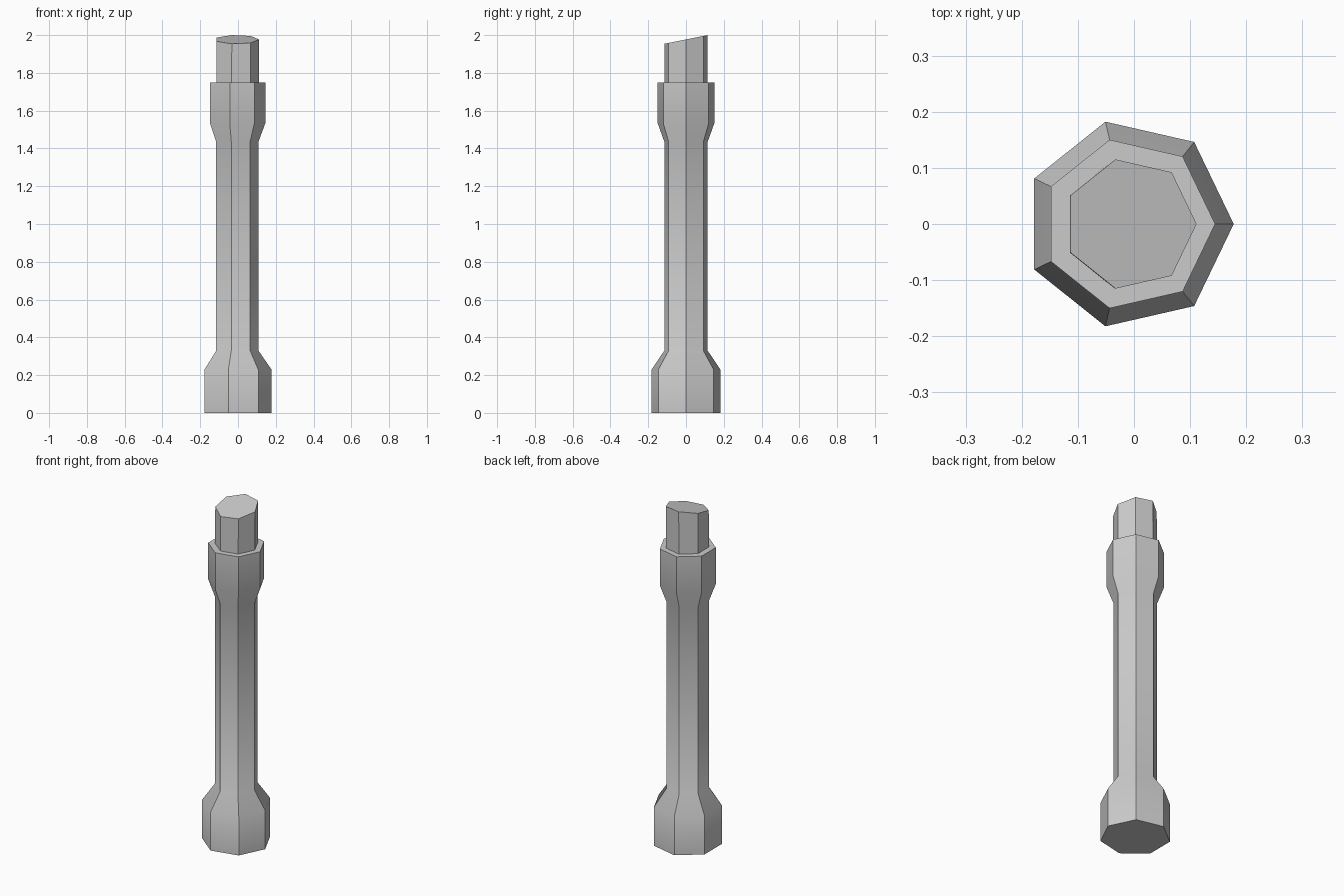
import bpy, bmesh, math

if "Cube" in bpy.data.objects:
    bpy.data.objects.remove(bpy.data.objects["Cube"])

SIDES = 7
CX = -0.0093          # heptagon centre so the bounds are centred on x

# (height, radius, centre x, slope of the ring along y)
profile = [
    (0.000, 0.187, CX, 0.0),       # base
    (0.229, 0.187, CX, 0.0),
    (0.329, 0.118, CX, 0.0),       # shaft
    (1.436, 0.118, CX, 0.0),
    (1.534, 0.154, CX, 0.0),       # collar
    (1.750, 0.154, CX, 0.0),
    (1.750, 0.118, -0.008, 0.0),   # tip, cut at a slant
    (1.977, 0.118, -0.0065, 0.2),
]


def ring(bm, z, r, cx, slope):
    verts = []
    for i in range(SIDES):
        a = 2 * math.pi * i / SIDES
        y = r * math.sin(a)
        verts.append(bm.verts.new((cx + r * math.cos(a), y, z + slope * y)))
    return verts


# One continuous post: bridge the rings, then cap both ends
bm = bmesh.new()
rings = [ring(bm, *p) for p in profile]
for lo, hi in zip(rings, rings[1:]):
    for i in range(SIDES):
        j = (i + 1) % SIDES
        bm.faces.new((lo[i], lo[j], hi[j], hi[i]))
bm.faces.new(rings[0][::-1])
bm.faces.new(rings[-1])
bmesh.ops.recalc_face_normals(bm, faces=bm.faces)

mesh = bpy.data.meshes.new("post")
bm.to_mesh(mesh)
bm.free()
post = bpy.data.objects.new("post", mesh)
bpy.context.collection.objects.link(post)

# Soft bevel transitions, crisp side edges
bpy.context.view_layer.objects.active = post
post.select_set(True)
bpy.ops.object.shade_smooth_by_angle(angle=math.radians(37))
